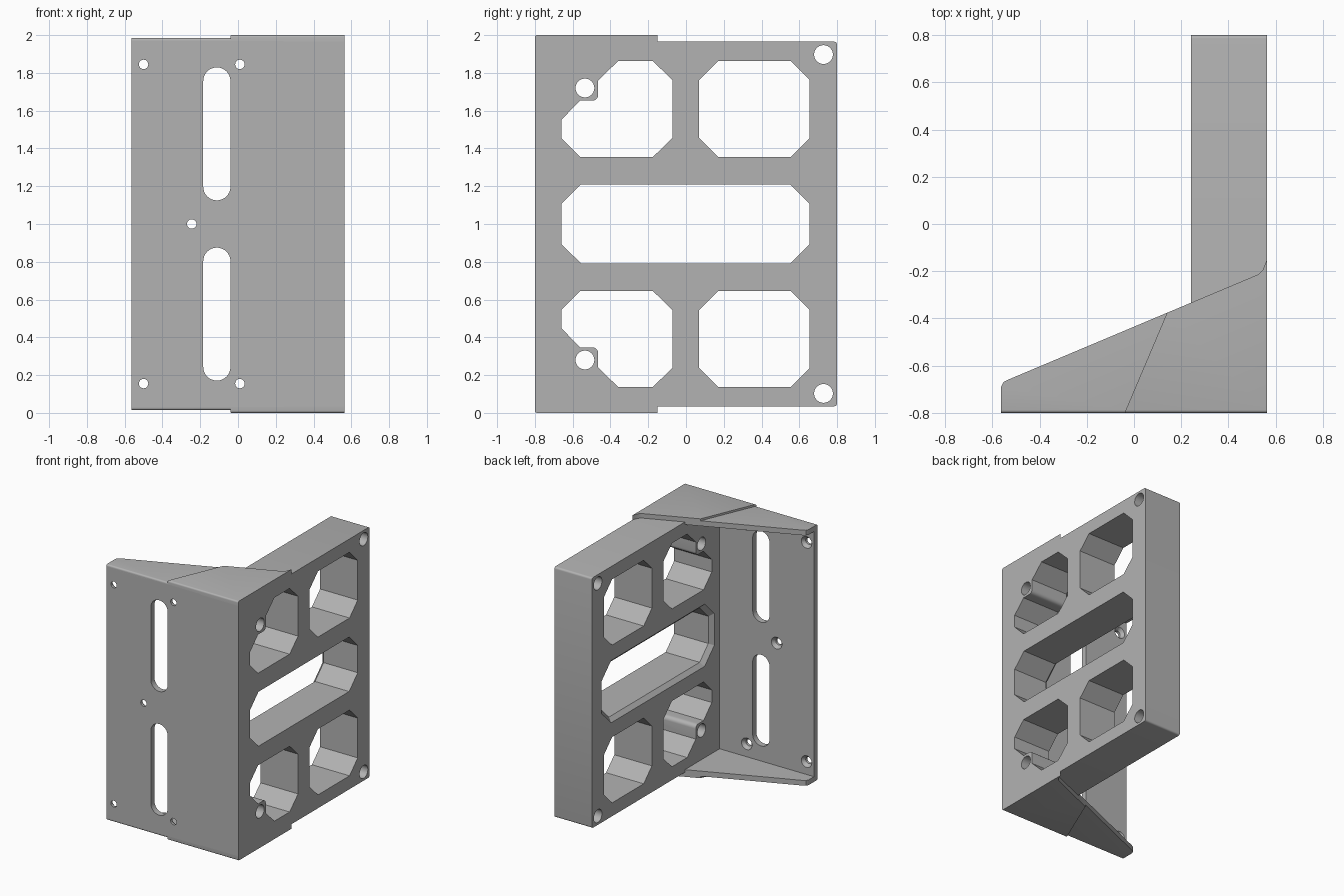
import bpy, bmesh, math
from mathutils import Vector

if "Cube" in bpy.data.objects:
    bpy.data.objects.remove(bpy.data.objects["Cube"], do_unlink=True)

grey = bpy.data.materials.new("plain grey")
grey.use_nodes = True
colour = (0.45, 0.45, 0.45, 1)
grey.diffuse_color = colour
grey.node_tree.nodes["Principled BSDF"].inputs["Base Color"].default_value = colour

AXES = {"x": lambda a, b, d: (d, a, b),   # outline in y, z
        "y": lambda a, b, d: (a, d, b),   # outline in x, z
        "z": lambda a, b, d: (a, b, d)}   # outline in x, y


def loft(bm, axis, sections):
    """Closed solid through (depth, outline) sections along an axis."""
    rings = [[bm.verts.new(AXES[axis](a, b, d)) for a, b in outline]
             for d, outline in sections]
    n = len(rings[0])
    faces = [bm.faces.new(rings[0]), bm.faces.new(rings[-1])]
    for r, s in zip(rings, rings[1:]):
        for i in range(n):
            j = (i + 1) % n
            faces.append(bm.faces.new((r[i], r[j], s[j], s[i])))
    bmesh.ops.recalc_face_normals(bm, faces=faces)


def prism(bm, axis, outline, d0, d1):
    loft(bm, axis, [(d0, outline), (d1, outline)])


def round_edges(bm, rule, radius):
    edges = [e for e in bm.edges if rule(e.verts[0].co, e.verts[1].co)]
    bmesh.ops.bevel(bm, geom=edges, offset=radius, segments=4,
                    profile=0.5, affect="EDGES")


def make(name, bm):
    mesh = bpy.data.meshes.new(name)
    bm.to_mesh(mesh)
    bm.free()
    mesh.materials.append(grey)
    ob = bpy.data.objects.new(name, mesh)
    bpy.context.collection.objects.link(ob)
    return ob


def cut(ob, bm):
    """Subtract the solids in bm and drop the cutter."""
    cutter = make("cutter", bm)
    cutter.hide_render = True
    mod = ob.modifiers.new("cut", "BOOLEAN")
    mod.operation, mod.solver, mod.object = "DIFFERENCE", "EXACT", cutter
    bpy.context.view_layer.objects.active = ob
    bpy.ops.object.modifier_apply(modifier=mod.name)
    bpy.data.objects.remove(cutter, do_unlink=True)


def box(a0, a1, b0, b1):
    return [(a0, b0), (a1, b0), (a1, b1), (a0, b1)]


def octagon(a0, a1, b0, b1, c):
    return [(a0 + c, b0), (a1 - c, b0), (a1, b0 + c), (a1, b1 - c),
            (a1 - c, b1), (a0 + c, b1), (a0, b1 - c), (a0, b0 + c)]


def arc(a, b, r, start=0, end=360, steps=24):
    count = steps if end - start == 360 else steps + 1
    angles = [math.radians(start + (end - start) * i / steps) for i in range(count)]
    return [(a + r * math.cos(t), b + r * math.sin(t)) for t in angles]


def flip(outline):
    """Mirror an outline about mid height."""
    return [(a, 2 - b) for a, b in outline]


RIGHT, INNER = 0.563, 0.242

# side frame
bm = bmesh.new()
prism(bm, "x", box(-0.8, 0.8, 0.035, 1.965), INNER, RIGHT)
round_edges(bm, lambda p, q: min(p.y, q.y) > 0.79 and abs(p.x - q.x) > 0.1, 0.015)
side_frame = make("side_frame", bm)

# openings and bolt holes in the side frame
bm = bmesh.new()
notched = [(-0.175, 1.355), (-0.072, 1.455), (-0.072, 1.762), (-0.175, 1.862),
           (-0.36, 1.862), (-0.465, 1.76)]
notched += arc(-0.495, 1.683, 0.03, 0, -90, 6)
notched += [(-0.56, 1.653), (-0.66, 1.552), (-0.66, 1.455), (-0.56, 1.355)]
shapes = [notched, octagon(0.07, 0.655, 1.355, 1.862, 0.1),
          arc(-0.535, 1.72, 0.05), arc(0.728, 1.897, 0.05)]
for shape in shapes:
    for outline in (shape, flip(shape)):
        prism(bm, "x", outline, 0, 1)
wide = octagon(-0.69, 0.685, 0.76, 1.24, 0.117)
narrow = octagon(-0.66, 0.655, 0.79, 1.21, 0.105)
loft(bm, "x", [(0, wide), (INNER, wide), (INNER + 0.03, narrow), (1, narrow)])
cut(side_frame, bm)

# front plate
bm = bmesh.new()
prism(bm, "y", box(-RIGHT, INNER, 0.03, 1.97), -0.8, -0.755)
front_plate = make("front_plate", bm)

# slots and countersunk screw holes in the front plate
bm = bmesh.new()
slot = arc(-0.112, 1.757, 0.072, 0, 180, 16) + arc(-0.112, 1.197, 0.072, 180, 360, 16)
for outline in (slot, flip(slot)):
    prism(bm, "y", outline, -1, -0.5)
for x, z in [(-0.5, 1.845), (0.01, 1.845), (-0.5, 0.155), (0.01, 0.155), (-0.245, 1)]:
    small, large = arc(x, z, 0.025), arc(x, z, 0.045)
    loft(bm, "y", [(-1, small), (-0.78, small), (-0.755, large), (-0.5, large)])
cut(front_plate, bm)

# top and bottom gussets, each a thin left part and a raised right part
step_front, step_back = (-0.04, -0.8), (0.14, -0.376)
left_outline = [(-RIGHT, -0.8), step_front, step_back, (-0.535, -0.66),
                (-0.553, -0.67), (-RIGHT, -0.69)]
right_outline = [step_front, (RIGHT, -0.8), (RIGHT, -0.15), (0.545, -0.195),
                 (0.525, -0.214), step_back]
for place in ("top", "bottom"):
    for side, outline, height in (("left", right_outline, 2.0),
                                  ("right", left_outline, 1.985)):
        z0, z1 = (1.945, height) if place == "top" else (2 - height, 0.055)
        outer = height if place == "top" else 2 - height
        bm = bmesh.new()
        prism(bm, "z", outline, z0, z1)
        round_edges(bm, lambda p, q: max(p.y, q.y) < -0.79
                    and abs(p.z - outer) < 0.001 and abs(q.z - outer) < 0.001, 0.012)
        make(f"{place}_gusset_{side}", bm)

# smooth the rounds, keep the edges sharp
for ob in bpy.context.collection.objects:
    if ob.type == "MESH":
        ob.select_set(True)
        bpy.context.view_layer.objects.active = ob
bpy.ops.object.shade_smooth_by_angle(angle=math.radians(30))
